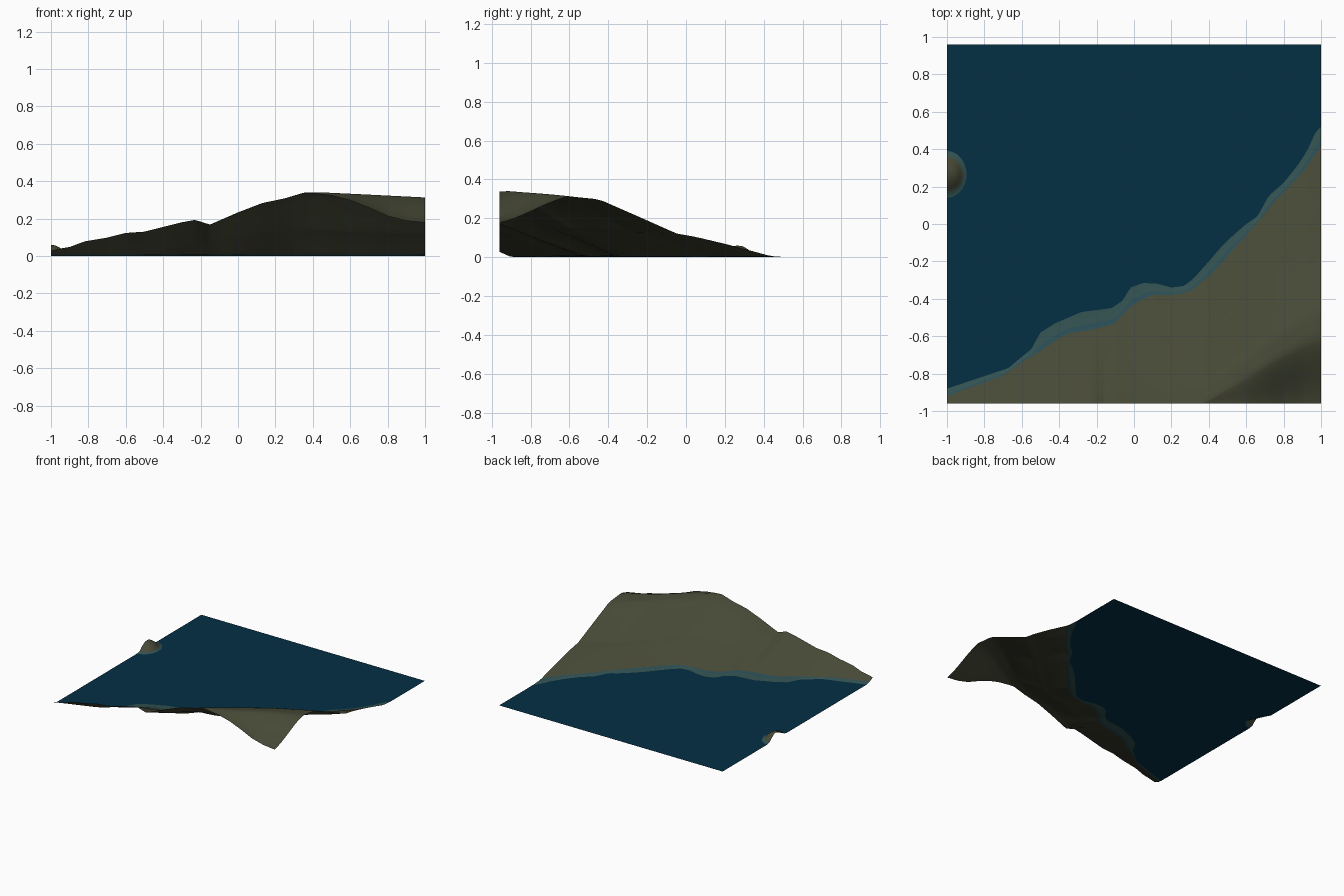
import bpy, bmesh, math

if "Cube" in bpy.data.objects:
    bpy.data.objects.remove(bpy.data.objects["Cube"])

FRONT, BACK, SEA = -0.96, 0.96, 0.002


def mat(name, r, g, b):
    m = bpy.data.materials.new(name)
    m.diffuse_color = tuple((c / 255) ** 2.2 for c in (r, g, b)) + (1,)
    m.use_nodes = True
    m.node_tree.nodes["Principled BSDF"].inputs["Base Color"].default_value = m.diffuse_color
    return m


WATER = mat("deep_water", 13, 51, 71)
SHALLOW = mat("shallow_water", 54, 83, 82)
WET = mat("wet_shore", 46, 78, 86)
LAND = mat("olive_land", 72, 74, 57)


def lerp(pts, x):
    """Piecewise linear lookup in a list of (x, value) points."""
    if x <= pts[0][0]:
        return pts[0][1]
    for (a, u), (b, v) in zip(pts, pts[1:]):
        if x <= b:
            return u + (v - u) * (x - a) / (b - a)
    return pts[-1][1]


def finish(name, bm, mats):
    bmesh.ops.remove_doubles(bm, verts=bm.verts, dist=0.0004)
    bmesh.ops.dissolve_degenerate(bm, edges=bm.edges, dist=0.0002)
    for f in bm.faces:
        f.normal_update()
        if f.normal.z < 0:
            f.normal_flip()
    me = bpy.data.meshes.new(name)
    bm.to_mesh(me)
    bm.free()
    for m in mats:
        me.materials.append(m)
    me.shade_smooth()
    ob = bpy.data.objects.new(name, me)
    bpy.context.collection.objects.link(ob)
    return ob


def sheet(name, rows, mats, row_mat):
    """Skin a list of equally long point rows."""
    bm = bmesh.new()
    vs = [[bm.verts.new(p) for p in r] for r in rows]
    for a, b in zip(vs, vs[1:]):
        for j in range(len(a) - 1):
            f = bm.faces.new((a[j], a[j + 1], b[j + 1], b[j]))
            f.material_index = row_mat(j)
    return finish(name, bm, mats)


# Shoreline where the shallows meet the deep water
OUTER = [(-1, -.88), (-.85, -.83), (-.67, -.77), (-.6, -.71), (-.55, -.67), (-.5, -.58),
         (-.42, -.53), (-.35, -.5), (-.28, -.47), (-.12, -.45), (-.06, -.41), (-.02, -.34),
         (.05, -.315), (.13, -.32), (.2, -.34), (.27, -.33), (.32, -.29), (.4, -.2),
         (.46, -.13), (.52, -.07), (.6, 0), (.66, .04), (.72, .15), (.8, .22),
         (.88, .32), (.93, .4), (.97, .49), (1, .52)]
# Edge of dry land
INNER = [(-1, -.92), (-.95, -.9), (-.85, -.865), (-.7, -.81), (-.6, -.74), (-.5, -.68),
         (-.4, -.61), (-.35, -.585), (-.2, -.56), (-.1, -.53), (-.03, -.45), (.03, -.41),
         (.1, -.38), (.2, -.38), (.3, -.36), (.4, -.28), (.5, -.17), (.6, -.06),
         (.68, .03), (.75, .12), (.83, .2), (.92, .3), (1, .42)]
# Height along the front edge, and ridge position and height
EDGE = [(-1, .03), (-.95, .042), (-.9, .05), (-.82, .08), (-.7, .1), (-.6, .125), (-.5, .132),
        (-.4, .157), (-.3, .182), (-.23, .195), (-.15, .17), (0, .235), (.13, .285),
        (.25, .31), (.35, .34), (.4, .338), (.5, .325), (.6, .3), (.7, .26), (.8, .215),
        (.9, .19), (1, .18)]
RIDGE = [(.37, FRONT), (.6, -.82), (.75, -.72), (.9, -.64), (1, -.6)]
CREST = [(.35, .34), (.45, .342), (.7, .33), (1, .315)]
SLOPE = [(0, 0), (.12, .11), (.21, .19), (.36, .31), (.46, .37), (.64, .64), (.85, .95), (1, 1)]

N, UP, DOWN = 120, 24, 10
xs = [-1 + 2 * i / N for i in range(N + 1)]
rows = []
for x in xs:
    o, s, r = lerp(OUTER, x), lerp(INNER, x), lerp(RIDGE, x)
    top = lerp(CREST, x) if x > .35 else lerp(EDGE, x)
    w = max(0, min(1, (x + .3) / .9))
    row = [(x, o, SEA), (x, s + (o - s) * .3, .007)]
    # back slope from the shore to the ridge
    for k in range(UP + 1):
        t = k / UP
        h = w * lerp(SLOPE, t) + (1 - w) * t
        row.append((x, s + (r - s) * t, .012 + (top - .012) * h))
    # front slope from the ridge down to the front edge
    for k in range(1, DOWN + 1):
        t = k / DOWN
        e = t * t * (3 - 2 * t) * .5 + t * .5
        low = lerp(EDGE, x) if r > FRONT else top
        row.append((x, r + (FRONT - r) * t, top + (low - top) * e))
    rows.append(row)
sheet("hillside", rows, [SHALLOW, WET, LAND], lambda j: min(j, 2))

# Islet on the left border, as half rings around its peak
M = 24
rows = []
for i in range(M + 1):
    a = -math.pi / 2 + math.pi * i / M
    c, s = math.cos(a), math.sin(a)
    rows.append([(-1 + rx * c, .265 + ry * s, z) for rx, ry, z in
                 ((.104, .125, SEA), (.085, .093, .009), (.072, .075, .028),
                  (.05, .05, .045), (.025, .028, .058), (0, 0, .062))])
outline = [r[0] for r in rows]
sheet("islet", rows, [SHALLOW, LAND], lambda j: min(j, 1))

# Sea: one flat sheet that follows both coastlines
bm = bmesh.new()
pts = [(x, lerp(OUTER, x), SEA) for x in xs] + [(1, BACK, SEA), (-1, BACK, SEA)] + outline[::-1]
face = bm.faces.new([bm.verts.new(p) for p in pts])
bmesh.ops.triangulate(bm, faces=[face])
finish("sea", bm, [WATER])

# Rest everything on the ground plane
for ob in bpy.context.collection.objects:
    ob.location.z = -SEA
